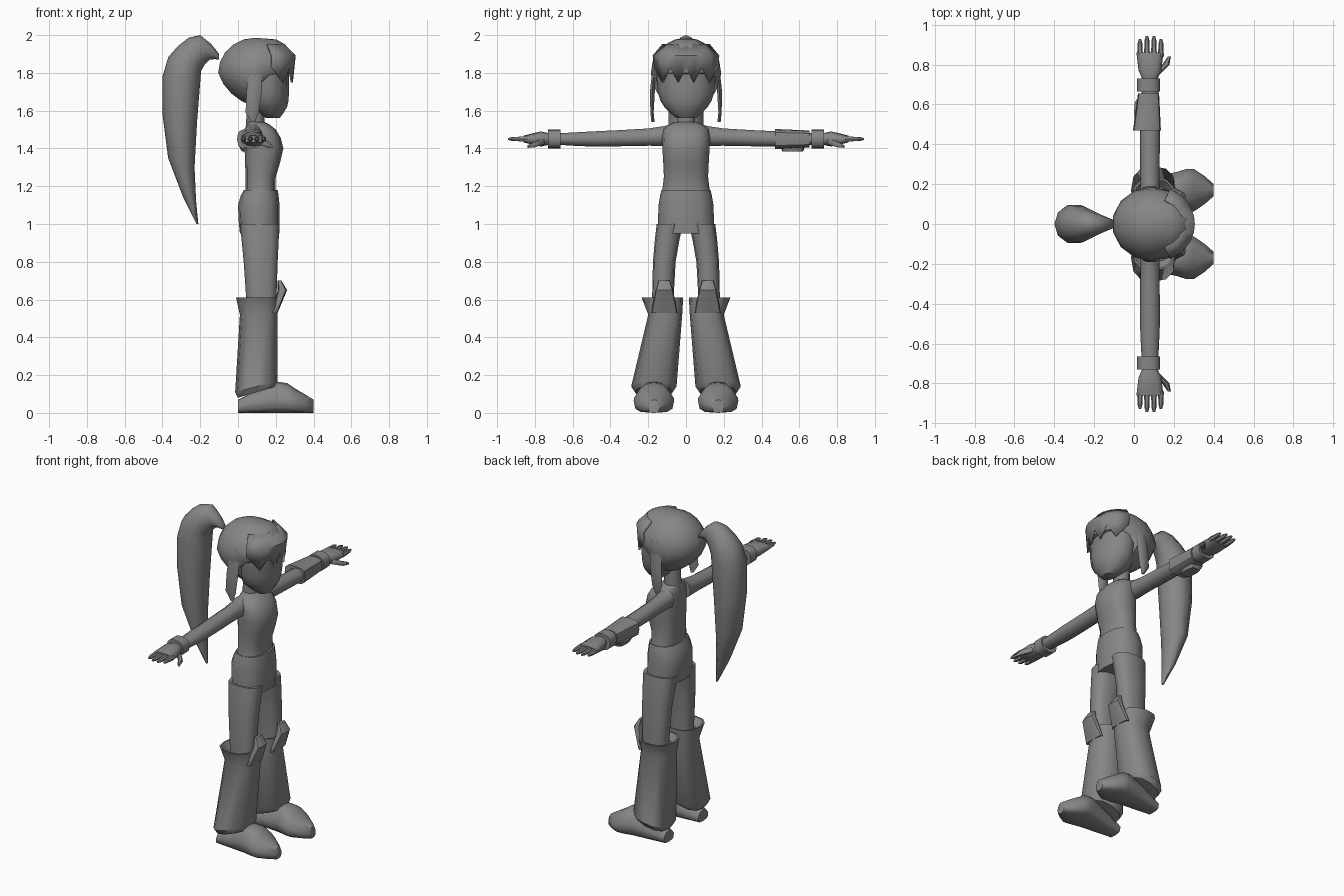
import bpy, bmesh, math
from mathutils import Vector

cube = bpy.data.objects.get("Cube")
if cube:
    bpy.data.objects.remove(cube, do_unlink=True)

GREY = (.24, .24, .24, 1)
material = bpy.data.materials.new("plain grey")
material.use_nodes = True
material.diffuse_color = GREY
material.node_tree.nodes["Principled BSDF"].inputs["Base Color"].default_value = GREY


def finish(name, bm, angle=50):
    bmesh.ops.recalc_face_normals(bm, faces=bm.faces)
    mesh = bpy.data.meshes.new(name)
    bm.to_mesh(mesh)
    bm.free()
    mesh.materials.append(material)
    part = bpy.data.objects.new(name, mesh)
    bpy.context.collection.objects.link(part)
    bpy.ops.object.select_all(action='DESELECT')
    part.select_set(True)
    bpy.context.view_layer.objects.active = part
    bpy.ops.object.shade_smooth_by_angle(angle=math.radians(angle))
    return part


def oval(sides, power=1.0):
    """Unit cross-section; a smaller power makes it boxier."""
    def bend(value):
        return math.copysign(abs(value) ** power, value)
    turns = [2 * math.pi * i / sides for i in range(sides)]
    return [(bend(math.cos(t)), bend(math.sin(t))) for t in turns]


def add_midrings(rings):
    """Insert a smoothly curved ring between each pair of rings."""
    result = [rings[0]]
    last = len(rings) - 1
    for i in range(last):
        before, a, b, after = (rings[max(i - 1, 0)], rings[i], rings[i + 1],
                               rings[min(i + 2, last)])
        result.append([((p + q) * 9 - o - r) / 16
                       for o, p, q, r in zip(before, a, b, after)])
        result.append(b)
    return result


def loft(name, rings, section, mirror=1, curved=False, angle=50):
    """Skin rings of (centre, first axis, second axis) and cap the ends."""
    bm = bmesh.new()
    loops = []
    for centre, u, v in add_midrings(rings) if curved else rings:
        points = [centre + u * a + v * b for a, b in section]
        loops.append([bm.verts.new((p.x, p.y * mirror, p.z)) for p in points])
    for low, high in zip(loops, loops[1:]):
        for i in range(len(section)):
            bm.faces.new((low[i - 1], low[i], high[i], high[i - 1]))
    bm.faces.new(loops[0])
    bm.faces.new(loops[-1])
    return finish(name, bm, angle)


def slanted(back, front, half, y=0):
    """Ring between two side-profile points (x, z), with a half width in y."""
    a, b = Vector((back[0], y, back[1])), Vector((front[0], y, front[1]))
    return (a + b) / 2, (b - a) / 2, Vector((0, half, 0))


def level(z, back, front, half, y=0):
    return slanted((back, z), (front, z), half, y)


def across(y, wide, tall, x=.08, z=1.45):
    """Upright ring facing along y, for the arms."""
    return Vector((x, y, z)), Vector((wide, 0, 0)), Vector((0, 0, tall))


def standing(x, height, half, y=.17):
    """Upright ring on the ground facing along x, for the feet."""
    return (Vector((x, y, height / 2)), Vector((0, half, 0)),
            Vector((0, 0, height / 2)))


round_section, soft_section, boxy_section = oval(10), oval(12, .8), oval(12, .6)
small_section = oval(6)
foot_section = [(a * (1 - .4 * max(b, 0)), b) for a, b in boxy_section]

# Body core
loft("torso", [level(z=1.16, back=.04, front=.2, half=.13),
               level(z=1.25, back=.04, front=.2, half=.117),
               level(z=1.4, back=.035, front=.24, half=.125),
               level(z=1.5, back=.04, front=.2, half=.12),
               level(z=1.54, back=.05, front=.14, half=.06)], soft_section, curved=True)
loft("neck", [level(z=1.5, back=.04, front=.14, half=.05),
              level(z=1.65, back=.05, front=.14, half=.05)], round_section)
loft("hips", [level(z=1.18, back=.03, front=.21, half=.13),
              level(z=1.1, back=0, front=.22, half=.145),
              level(z=.95, back=.01, front=.22, half=.15)], soft_section, curved=True)

# Face
loft("face", [level(z=1.56, back=.15, front=.22, half=.05),
              level(z=1.62, back=.07, front=.26, half=.115),
              level(z=1.7, back=.05, front=.27, half=.15),
              level(z=1.86, back=.05, front=.27, half=.16)], oval(12), curved=True)

# Hair cap: a ball drawn in at the nape, cut away over the face, fuller above it
EAR = 1.8
bm = bmesh.new()
bmesh.ops.create_uvsphere(bm, u_segments=14, v_segments=10, radius=1)
for vert in bm.verts:
    x, y, z = .09 + .2 * vert.co.x, .186 * vert.co.y, EAR + .186 * vert.co.z
    if z < EAR - .01:
        x = min(x + .3 * (EAR - z), .12)
    elif x > .1:
        x += .3 * (z - EAR)
    vert.co = x, y, z
finish("hair_cap", bm)

# Zigzag fringe wrapped round the forehead
bm = bmesh.new()
rows = []
for i in range(-4, 5):
    y = .043 * i
    reach = .2 * math.sqrt(1 - (y / .187) ** 2)
    hem = 1.75 if i % 2 else 1.83
    rows.append([bm.verts.new((.1 + reach * grow, y * grow, z))
                 for grow, z in ((.95, hem), (1, 1.89), (.7, 1.95))])
for a, b in zip(rows, rows[1:]):
    for k in range(2):
        bm.faces.new((a[k], b[k], b[k + 1], a[k + 1]))
fringe = finish("fringe", bm)
thickness = fringe.modifiers.new("thickness", 'SOLIDIFY')
thickness.thickness = .012
thickness.offset = 0

# Ponytail
loft("ponytail", [slanted(back=(-.1, 1.9), front=(-.1, 1.87), half=.02),
                  slanted(back=(-.2, 2), front=(-.15, 1.87), half=.05),
                  slanted(back=(-.32, 1.94), front=(-.19, 1.82), half=.085),
                  slanted(back=(-.4, 1.78), front=(-.2, 1.75), half=.1),
                  slanted(back=(-.37, 1.35), front=(-.23, 1.3), half=.085),
                  slanted(back=(-.22, 1), front=(-.21, 1), half=.01)],
     round_section, curved=True)

for mirror, side in ((1, "left"), (-1, "right")):
    loft(side + "_hair_lock", [level(z=1.86, back=.06, front=.13, half=.01, y=.165),
                               level(z=1.7, back=.045, front=.125, half=.015, y=.178),
                               level(z=1.59, back=.04, front=.11, half=.01, y=.18),
                               level(z=1.54, back=.07, front=.09, half=.01, y=.175)],
         small_section, mirror)

    # Trouser leg
    loft(side + "_leg", [level(z=1, back=.01, front=.22, half=.07, y=.085),
                         level(z=.8, back=.03, front=.21, half=.06, y=.115),
                         level(z=.5, back=.05, front=.2, half=.056, y=.124)],
         soft_section, mirror, curved=True)

    # Flared boot with a rim and a knee flap
    loft(side + "_boot", [level(z=.57, back=.03, front=.18, half=.07, y=.12),
                          level(z=.61, back=0, front=.2, half=.1, y=.125),
                          level(z=.61, back=-.01, front=.21, half=.11, y=.125),
                          level(z=.52, back=.01, front=.21, half=.09, y=.11),
                          slanted(back=(-.015, .11), front=(.21, .17), half=.12, y=.17),
                          slanted(back=(0, .08), front=(.2, .14), half=.1, y=.17)],
         soft_section, mirror, angle=40)
    loft(side + "_knee_flap", [level(z=.53, back=.18, front=.21, half=.07, y=.115),
                               level(z=.65, back=.21, front=.26, half=.046, y=.115),
                               level(z=.7, back=.21, front=.23, half=.03, y=.115)],
         boxy_section, mirror, angle=35)

    # Foot
    loft(side + "_foot", [standing(x=0, height=.07, half=.05),
                          standing(x=.21, height=.165, half=.09),
                          standing(x=.3, height=.13, half=.107),
                          standing(x=.4, height=.07, half=.03)],
         foot_section, mirror, curved=True)

    # Arm and cuff
    loft(side + "_arm", [across(y=.08, wide=.055, tall=.06, z=1.47),
                         across(y=.2, wide=.048, tall=.048, z=1.46),
                         across(y=.5, wide=.05, tall=.042),
                         across(y=.7, wide=.04, tall=.03)], round_section, mirror, curved=True)
    loft(side + "_cuff", [across(y=y, wide=.057, tall=.05, x=.073) for y in (.665, .73)],
         soft_section, mirror, angle=40)

    # Hand
    loft(side + "_palm", [across(y=.72, wide=.035, tall=.03),
                          across(y=.77, wide=.057, tall=.04),
                          across(y=.86, wide=.068, tall=.018)], soft_section, mirror)
    for i in range(4):
        x = .03 + .035 * i
        tip = .95 - .015 * abs(i - 1.5)
        loft(f"{side}_finger_{i + 1}", [across(.84, .015, .016, x),
                                        across(tip - .02, .012, .012, x),
                                        across(tip, .006, .006, x)], small_section, mirror)
    loft(side + "_thumb", [across(y=.75, wide=.02, tall=.02, x=.11, z=1.44),
                           across(y=.8, wide=.018, tall=.016, x=.16, z=1.42),
                           across(y=.84, wide=.008, tall=.008, x=.177, z=1.41)],
         small_section, mirror)

# Flared bracer on one forearm, with a raised plate beneath
loft("left_bracer", [across(y=.47, wide=.07, tall=.053, x=.065),
                     across(y=.655, wide=.053, tall=.045, x=.073)], boxy_section, angle=35)
loft("left_bracer_plate", [level(z=1.42, back=0, front=.1, half=.07, y=.565),
                           level(z=1.385, back=.02, front=.09, half=.055, y=.565)],
     boxy_section, angle=35)
